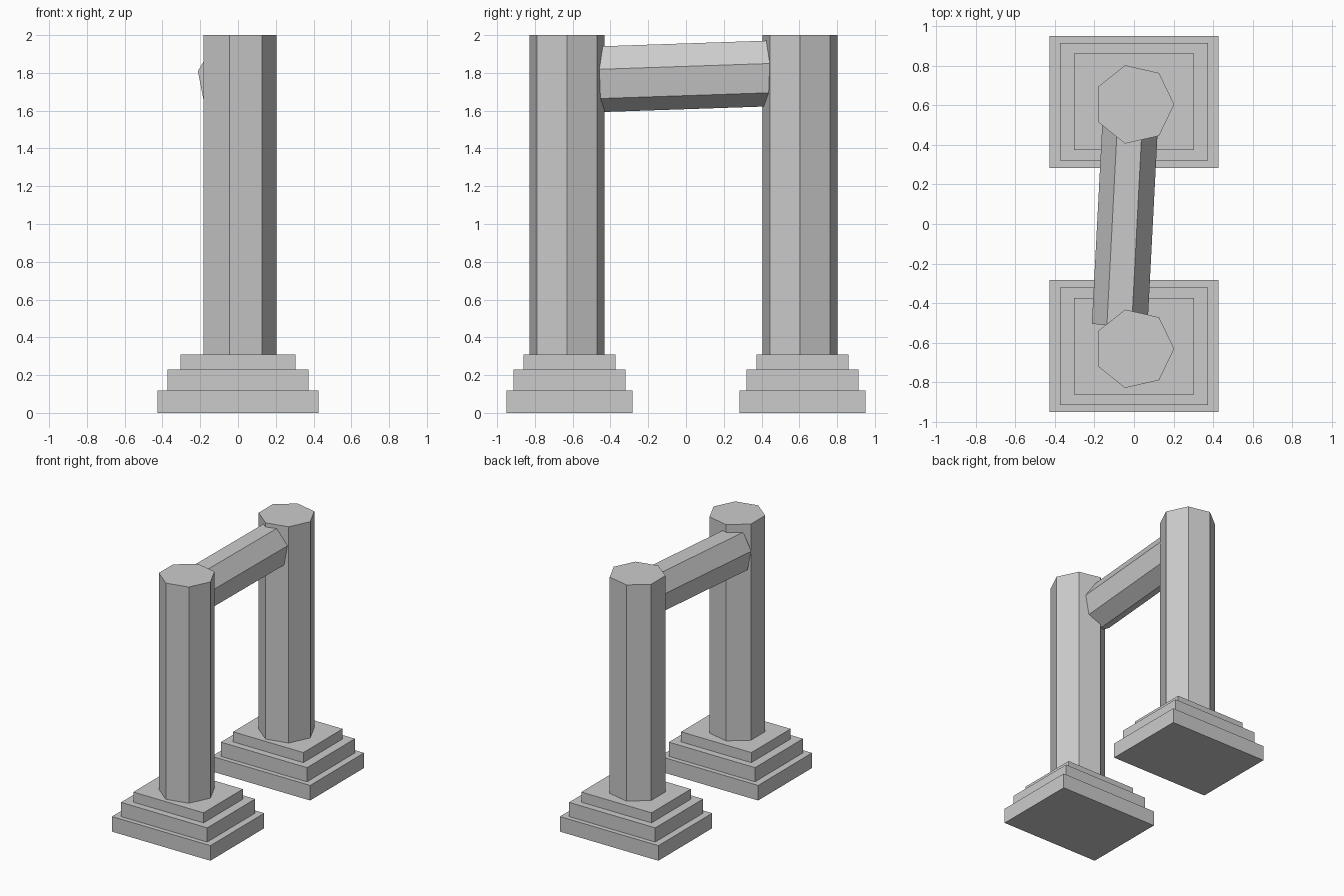
import bpy
import bmesh
from math import cos, sin, radians, tau
from mathutils import Vector

cube = bpy.data.objects.get("Cube")
if cube:
    bpy.data.objects.remove(cube, do_unlink=True)

stone = bpy.data.materials.new("grey stone")
stone.use_nodes = True
colour = (0.6, 0.6, 0.6, 1)
stone.diffuse_color = colour
stone.node_tree.nodes["Principled BSDF"].inputs["Base Color"].default_value = colour


def prism(name, start, end, u, v, sides, turn=0.0):
    """Straight prism from start to end; u and v are the cross-section radii."""
    bm = bmesh.new()
    angles = [turn + tau * i / sides for i in range(sides)]
    rings = [[bm.verts.new(c + u * cos(a) + v * sin(a)) for a in angles]
             for c in (start, end)]
    for ring in rings:
        bm.faces.new(ring)
    for i in range(sides):
        j = (i + 1) % sides
        bm.faces.new((rings[0][i], rings[0][j], rings[1][j], rings[1][i]))
    bmesh.ops.recalc_face_normals(bm, faces=bm.faces)
    mesh = bpy.data.meshes.new(name)
    bm.to_mesh(mesh)
    bm.free()
    mesh.materials.append(stone)
    obj = bpy.data.objects.new(name, mesh)
    bpy.context.collection.objects.link(obj)
    return obj


X, Y, Z = Vector((1, 0, 0)), Vector((0, 1, 0)), Vector((0, 0, 1))

# Stepped plinths: half width, half depth, bottom, top
STEPS = {
    "lower": (0.426, 0.333, 0.0, 0.118),
    "middle": (0.373, 0.296, 0.118, 0.229),
    "upper": (0.304, 0.243, 0.229, 0.308),
}
ROOT2 = 2 ** 0.5

for side, y in (("front", -0.617), ("back", 0.617)):
    for step, (w, d, low, high) in STEPS.items():
        centre = Y * y
        prism(f"{side}_plinth_{step}_step", centre + Z * low, centre + Z * high,
              X * w * ROOT2, Y * d * ROOT2, 4, radians(45))
    # Seven-sided pillar
    centre = Y * (y - 0.013)
    prism(f"{side}_pillar", centre + Z * 0.308, centre + Z * 2,
          X * 0.203, Y * 0.203, 7)

# Slightly skewed, flattened seven-sided crossbeam
middle = Vector((-0.045, 0, 1.79))
run = Vector((0.052, 1, 0.034))
prism("crossbeam", middle - run * 0.51, middle + run * 0.51,
      Vector((1, -0.052, 0)) * 0.144, Vector((0, -0.034, 1)) * 0.182,
      7, radians(14.1))
